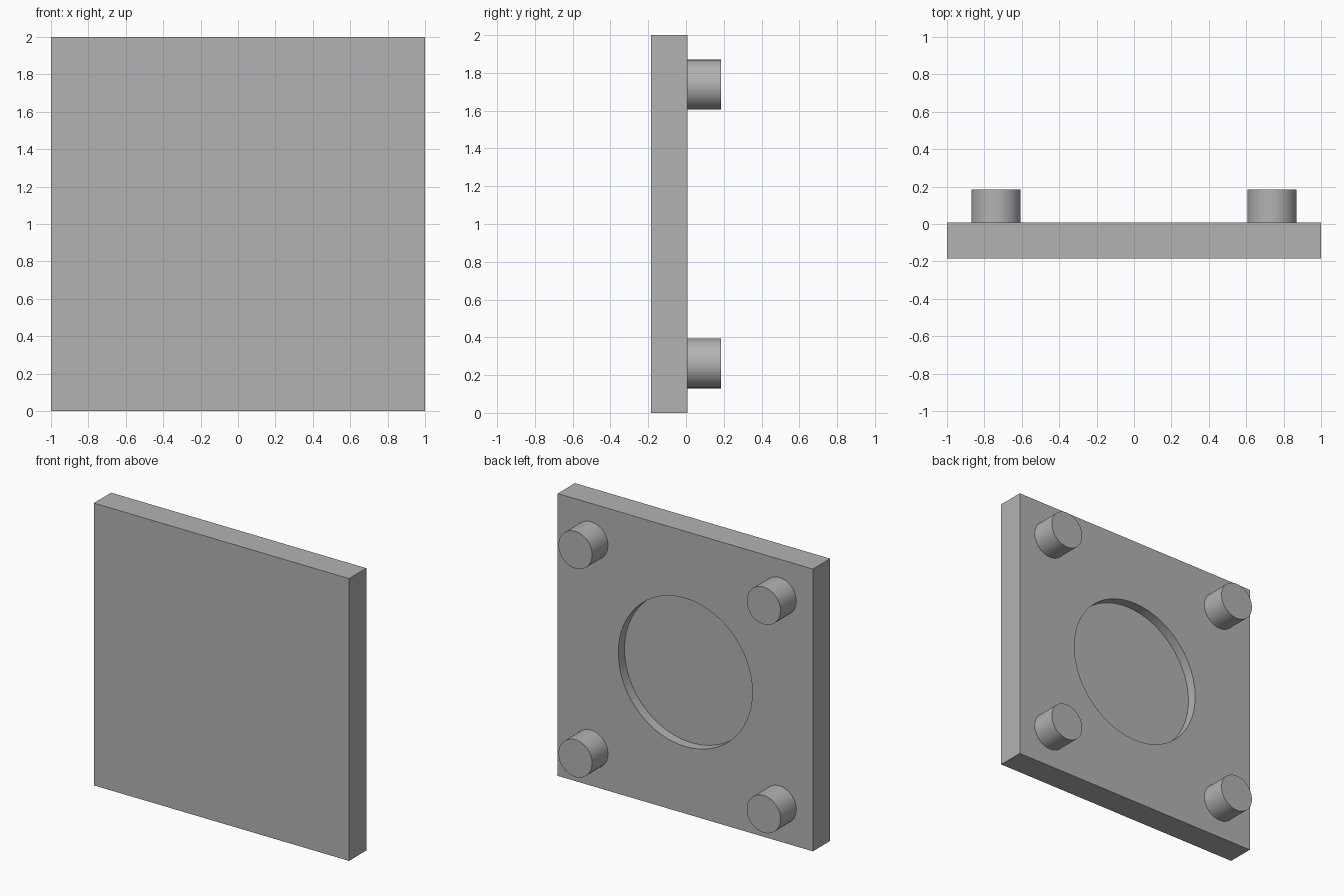
import bpy
from math import pi, radians

cube = bpy.data.objects.get("Cube")
if cube:
    bpy.data.objects.remove(cube, do_unlink=True)

FRONT, BACK, PEG_END = -0.185, 0.008, 0.185
MIDDLE = 1.0
PEG_OFFSET, PEG_RADIUS = 0.738, 0.132
RECESS_RADIUS, RECESS_DEPTH = 0.525, 0.07

grey = bpy.data.materials.new("plain grey")
grey.use_nodes = True
colour = (0.45, 0.45, 0.45, 1)
grey.diffuse_color = colour
grey.node_tree.nodes["Principled BSDF"].inputs["Base Color"].default_value = colour


def rod(name, x, z, radius, y0, y1, sides):
    """Cylinder lying along y from y0 to y1."""
    bpy.ops.mesh.primitive_cylinder_add(
        vertices=sides, radius=radius, depth=y1 - y0,
        location=(x, (y0 + y1) / 2, z), rotation=(pi / 2, 0, 0))
    obj = bpy.context.object
    obj.name = name
    obj.data.materials.append(grey)
    return obj


def smooth(obj):
    bpy.ops.object.select_all(action='DESELECT')
    obj.select_set(True)
    bpy.context.view_layer.objects.active = obj
    bpy.ops.object.shade_smooth_by_angle(angle=radians(30))


# Square plate
bpy.ops.mesh.primitive_cube_add(size=1, location=(0, (FRONT + BACK) / 2, MIDDLE))
plate = bpy.context.object
plate.name = "plate"
plate.scale = (2, BACK - FRONT, 2)
bpy.ops.object.transform_apply(location=False, rotation=False, scale=True)
plate.data.materials.append(grey)

# Shallow round recess in the back of the plate
cutter = rod("recess_cutter", 0, MIDDLE, RECESS_RADIUS, BACK - RECESS_DEPTH, BACK + 0.1, 96)
cutter.hide_render = True
cut = plate.modifiers.new("recess", 'BOOLEAN')
cut.operation = 'DIFFERENCE'
cut.solver = 'EXACT'
cut.object = cutter
bpy.ops.object.select_all(action='DESELECT')
plate.select_set(True)
bpy.context.view_layer.objects.active = plate
bpy.ops.object.modifier_apply(modifier=cut.name)
bpy.data.objects.remove(cutter, do_unlink=True)
smooth(plate)

# Four corner pegs on the back
for side, sx in (("left", 1), ("right", -1)):
    for level, sz in (("upper", 1), ("lower", -1)):
        peg = rod(f"{level}_{side}_peg", sx * PEG_OFFSET, MIDDLE + sz * PEG_OFFSET,
                  PEG_RADIUS, BACK, PEG_END, 64)
        smooth(peg)
